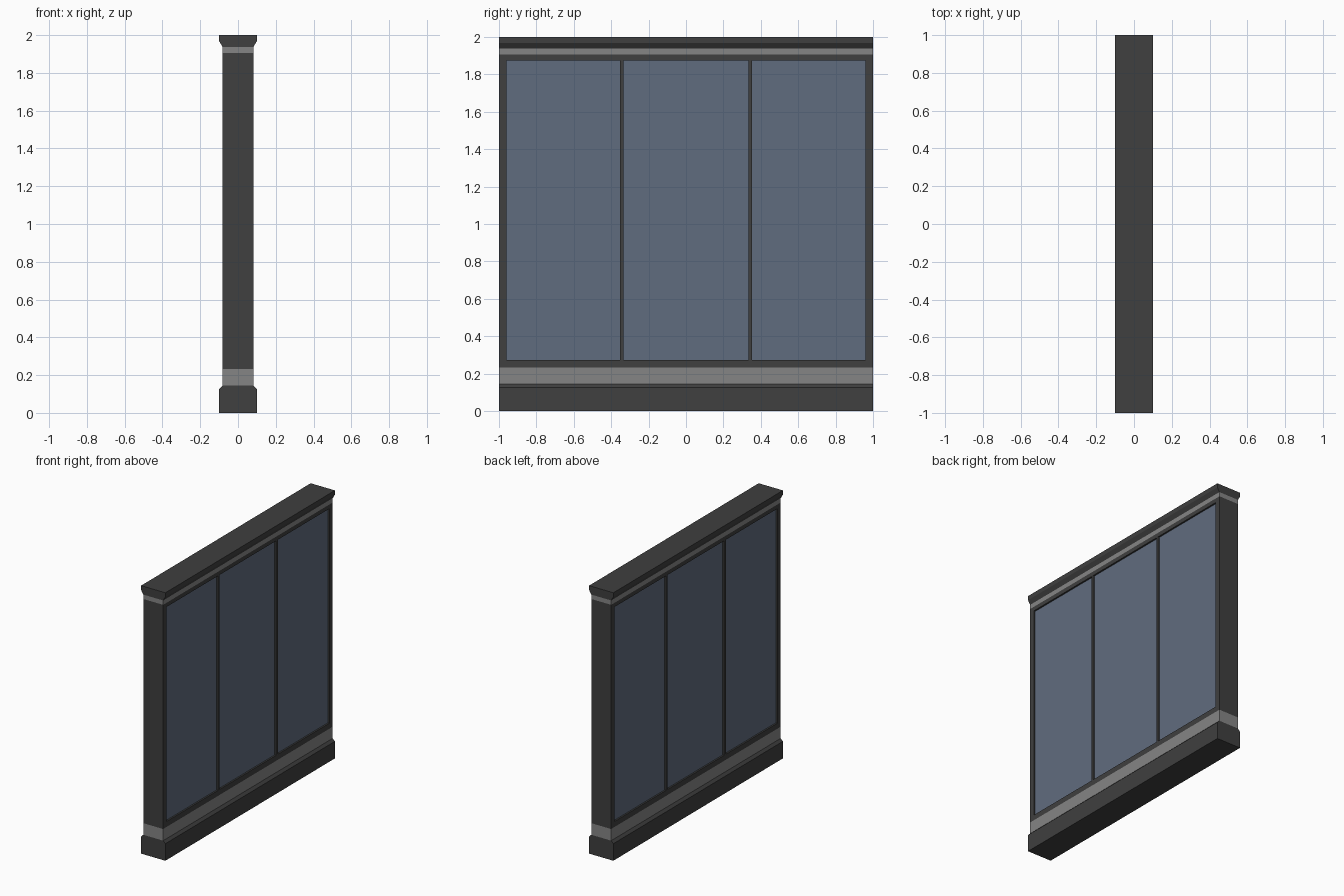
import bpy, bmesh
from mathutils import Matrix, Vector

if "Cube" in bpy.data.objects:
    bpy.data.objects.remove(bpy.data.objects["Cube"])

HALF_LEN = 1.0      # half length along y
D = 0.082           # half depth of the wall body
W = 0.10            # half depth of plinth and cap
Z0, Z1 = 0.232, 1.905   # frame bottom and top
G0, G1 = 0.273, 1.874   # glazing bottom and top
GY = 0.96           # glazing half length
MY, MW = 0.343, 0.01    # mullion position and half width
GLASS_D = 0.07      # half depth of the recessed glass


def material(name, rgba):
    m = bpy.data.materials.new(name)
    m.diffuse_color = rgba
    m.use_nodes = True
    m.node_tree.nodes["Principled BSDF"].inputs["Base Color"].default_value = m.diffuse_color
    return m


dark = material("dark_metal", (0.05, 0.05, 0.05, 1))
light = material("light_trim", (0.235, 0.235, 0.235, 1))
glass = material("tinted_glass", (0.118, 0.15, 0.21, 0.9))


def finish(name, bm, mat):
    bmesh.ops.recalc_face_normals(bm, faces=bm.faces)
    me = bpy.data.meshes.new(name)
    bm.to_mesh(me)
    bm.free()
    me.materials.append(mat)
    ob = bpy.data.objects.new(name, me)
    bpy.context.collection.objects.link(ob)
    return ob


def boxes(name, half_depth, spans, mat):
    """One object made of boxes, each given as (y0, y1, z0, z1)."""
    bm = bmesh.new()
    for y0, y1, z0, z1 in spans:
        size = Matrix.Diagonal((2 * half_depth, y1 - y0, z1 - z0, 1))
        place = Matrix.Translation((0, (y0 + y1) / 2, (z0 + z1) / 2))
        bmesh.ops.create_cube(bm, size=1, matrix=place @ size)
    return finish(name, bm, mat)


def moulding(name, half_profile, mat):
    """Mirror an (x, z) half profile and extrude it along the wall."""
    pts = half_profile + [(-x, z) for x, z in reversed(half_profile)]
    bm = bmesh.new()
    face = bm.faces.new([bm.verts.new((x, -HALF_LEN, z)) for x, z in pts])
    ext = bmesh.ops.extrude_face_region(bm, geom=[face], use_keep_orig=True)
    moved = [v for v in ext["geom"] if isinstance(v, bmesh.types.BMVert)]
    bmesh.ops.translate(bm, verts=moved, vec=Vector((0, 2 * HALF_LEN, 0)))
    return finish(name, bm, mat)


# Plinth and cap with chamfered long edges
moulding("plinth", [(W, 0), (W, 0.127), (D, 0.145)], dark)
moulding("top_cap", [(D, 1.938), (W, 1.968), (W, 2.0)], dark)

# Light trim bands
boxes("lower_band", D, [(-HALF_LEN, HALF_LEN, 0.145, Z0)], light)
boxes("upper_band", D, [(-HALF_LEN, HALF_LEN, Z1, 1.938)], light)

# Frame: end posts and rails
boxes("window_frame", D, [
    (-HALF_LEN, -GY, Z0, Z1), (GY, HALF_LEN, Z0, Z1),
    (-GY, GY, Z0, G0), (-GY, GY, G1, Z1)], dark)

# Mullions
boxes("mullions", D, [(s * MY - MW, s * MY + MW, G0, G1) for s in (-1, 1)], dark)

# Recessed glass, one pane per bay
edges = [-GY, -MY - MW, -MY + MW, MY - MW, MY + MW, GY]
for i in range(3):
    boxes(f"glass_pane_{i + 1}", GLASS_D,
          [(edges[2 * i], edges[2 * i + 1], G0, G1)], glass)
